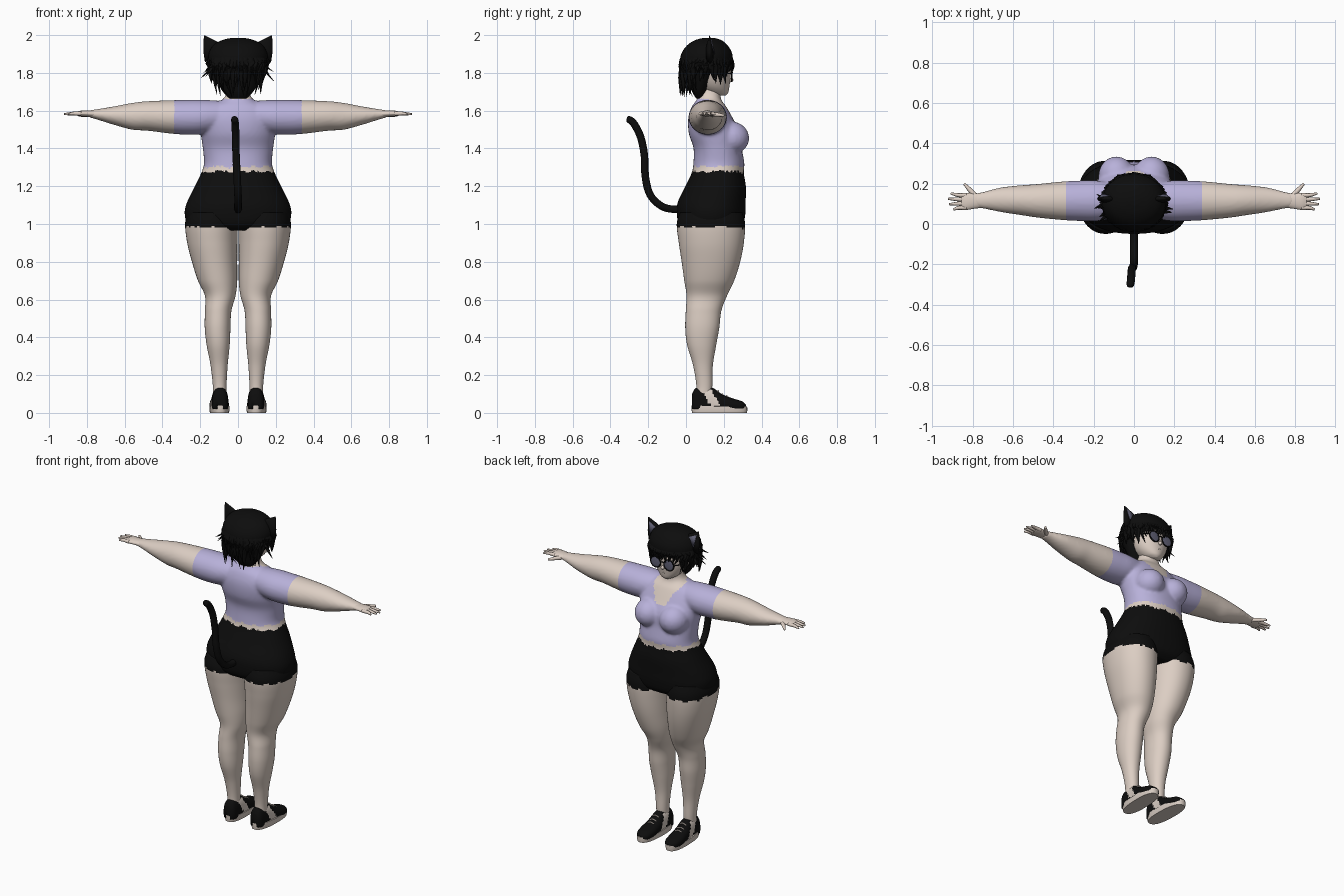
import bpy, bmesh, math, random
from mathutils import Vector, Matrix

random.seed(4)
if "Cube" in bpy.data.objects:
    bpy.data.objects.remove(bpy.data.objects["Cube"])


def material(name, *rgb):
    m = bpy.data.materials.new(name)
    m.use_nodes = True
    m.diffuse_color = (*rgb, 1)
    m.node_tree.nodes["Principled BSDF"].inputs["Base Color"].default_value = (*rgb, 1)
    return m


SKIN = material("skin", .72, .62, .55)
SHIRT = material("lavender cloth", .48, .44, .70)
BLACK = material("black", .004, .004, .004)
LENS = material("grey lens", .12, .12, .18)
SOLE = material("pale rubber", .68, .60, .54)


def finish(name, bm, *mats, rule=None, sharp=None):
    """Turn a bmesh into a smooth object; rule picks a material slot per face."""
    bmesh.ops.recalc_face_normals(bm, faces=bm.faces)
    mesh = bpy.data.meshes.new(name)
    bm.to_mesh(mesh)
    bm.free()
    obj = bpy.data.objects.new(name, mesh)
    bpy.context.collection.objects.link(obj)
    dress(mesh, mats, rule)
    if sharp:
        mesh.set_sharp_from_angle(angle=math.radians(sharp))
    return obj


def dress(mesh, mats, rule):
    for m in mats:
        mesh.materials.append(m)
    for p in mesh.polygons:
        p.use_smooth = True
        p.material_index = rule(p.center) if rule else 0


def skin_rings(bm, rings):
    """Bridge rings of points and cap both ends."""
    rows = [[bm.verts.new(p) for p in ring] for ring in rings]
    n = len(rows[0])
    for a, b in zip(rows, rows[1:]):
        for i in range(n):
            bm.faces.new((a[i], a[(i + 1) % n], b[(i + 1) % n], b[i]))
    bm.faces.new(rows[0])
    bm.faces.new(rows[-1])


def spline(rows, steps):
    """Catmull-Rom interpolation of rows of numbers."""
    rows = [Vector(r) for r in rows]
    out = []
    for i in range(len(rows) - 1):
        b, c = rows[i], rows[i + 1]
        a, d = rows[max(i - 1, 0)], rows[min(i + 2, len(rows) - 1)]
        for k in range(steps):
            t = k / steps
            out.append(b + (c - a) * (t / 2) + (a * 2 - b * 5 + c * 4 - d) * (t * t / 2)
                       + (b * 3 - a - c * 3 + d) * (t ** 3 / 2))
    return out + [rows[-1]]


def oval(n, power=2.0):
    for i in range(n):
        a = math.tau * i / n
        c, s = math.cos(a), math.sin(a)
        yield (math.copysign(abs(c) ** (2 / power), c), math.copysign(abs(s) ** (2 / power), s))


def loft(bm, axis, sections, side=1, n=40, steps=6, power=2.0, floor=None):
    """Sections are (position, centre u, centre v, radius u, radius v) along an axis."""
    rings = []
    for p, cu, cv, ru, rv in spline(sections, steps):
        ring = []
        for u, v in oval(n, power):
            u, v = cu + ru * u, cv + rv * v
            x, y, z = {"x": (p, u, v), "y": (u, p, v), "z": (u, v, p)}[axis]
            ring.append((x * side, y, z if floor is None else max(z, floor)))
        rings.append(ring)
    skin_rings(bm, rings)


def tube(bm, points, n=8, steps=4, flat=1.0):
    """Round or flattened tube through (x, y, z, radius) points."""
    pts = spline(points, steps)
    rings = []
    for i, p in enumerate(pts):
        tangent = (pts[min(i + 1, len(pts) - 1)] - pts[max(i - 1, 0)]).to_3d().normalized()
        frame = tangent.to_track_quat("Z", "Y").to_matrix()
        rings.append([p.to_3d() + frame @ Vector((u * p.w, v * p.w * flat, 0)) for u, v in oval(n)])
    skin_rings(bm, rings)


def ball(bm, centre, radii, seg=24):
    bmesh.ops.create_uvsphere(bm, u_segments=seg, v_segments=seg // 2, radius=1,
                              matrix=Matrix.Translation(centre) @ Matrix.Diagonal((*radii, 1)))


def jag(p):
    return .005 * math.sin(p.x * 70 + p.y * 40) + .003 * math.sin(p.x * 190 - p.y * 150)


# Torso, neck, bust and arms fused into one body
bm = bmesh.new()
loft(bm, "z", [(.965, 0, .13, .2, .13), (1, 0, .132, .265, .17), (1.06, 0, .133, .283, .182),
               (1.12, 0, .137, .268, .179), (1.2, 0, .157, .228, .16), (1.27, 0, .168, .195, .138),
               (1.32, 0, .174, .18, .135), (1.4, 0, .168, .186, .128), (1.48, 0, .152, .197, .137),
               (1.56, 0, .13, .2, .118), (1.62, 0, .122, .16, .092), (1.665, 0, .122, .075, .062),
               (1.74, 0, .135, .052, .054)], n=64, power=2.2)
for side in (-1, 1):
    ball(bm, (.087 * side, .237, 1.455), (.09, .098, .088))
    loft(bm, "x", [(.06, .115, 1.575, .08, .075), (.18, .115, 1.567, .1, .09), (.27, .115, 1.565, .1, .092),
                   (.36, .115, 1.567, .095, .088), (.48, .115, 1.572, .083, .078), (.56, .118, 1.57, .074, .071),
                   (.66, .12, 1.574, .061, .048), (.74, .118, 1.58, .043, .029), (.79, .116, 1.583, .034, .018)],
         side)


def body_colour(p):
    x = abs(p.x)
    if p.z < 1.278 + jag(p) - .05 * max(p.y - .2, 0):
        return 2
    if p.z < 1.303 + jag(p) or x > .335:
        return 0
    neckline = p.y > .12 and p.z > 1.53 and x < .03 + (p.z - 1.53) * .55 + jag(p)
    return 0 if neckline or (p.z > 1.662 and x < .09) else 1


body = finish("body", bm)
remesh = body.modifiers.new("fuse", "REMESH")
remesh.mode, remesh.voxel_size = "VOXEL", .009
soften = body.modifiers.new("soften", "SMOOTH")
soften.factor, soften.iterations = .5, 5
fused = bpy.data.meshes.new_from_object(body.evaluated_get(bpy.context.evaluated_depsgraph_get()))
body.modifiers.clear()
body.data = fused
fused.materials.clear()
dress(fused, (SKIN, SHIRT, BLACK), body_colour)

for side, label in ((1, "left"), (-1, "right")):
    # Leg with the hem of the shorts
    bm = bmesh.new()
    loft(bm, "z", [(.07, .097, .09, .036, .042), (.14, .097, .097, .036, .042), (.25, .1, .09, .045, .052),
                   (.36, .105, .083, .061, .077), (.45, .108, .086, .068, .09), (.54, .105, .093, .07, .094),
                   (.62, .094, .11, .081, .107), (.7, .108, .123, .104, .132), (.8, .124, .132, .12, .155),
                   (.9, .136, .134, .133, .172), (1, .141, .132, .139, .181), (1.06, .14, .133, .125, .165)],
         side, n=56, steps=9, power=2.1)
    finish(label + "_leg", bm, SKIN, BLACK, rule=lambda p: int(p.z > .983 + jag(p) - .08 * max(p.y - .2, 0)))

    # Hand with four fingers and a thumb
    bm = bmesh.new()
    loft(bm, "x", [(.75, .117, 1.582, .036, .02), (.79, .114, 1.584, .038, .017), (.83, .112, 1.585, .042, .015),
                   (.855, .112, 1.584, .036, .01)], side, n=24)
    for k, reach in enumerate((.895, .917, .922, .908)):
        y = .08 + .021 * k
        tube(bm, [(.83 * side, y, 1.584, .011), (.87 * side, y, 1.585, .010),
                  (reach * side, y + .006 * (k - 1.5), 1.581, .005)])
    tube(bm, [(.775 * side, .13, 1.58, .013), (.81 * side, .165, 1.578, .012), (.842 * side, .2, 1.575, .006)])
    finish(label + "_hand", bm, SKIN)

    # Shoe upper with a pale side panel
    bm = bmesh.new()
    loft(bm, "y", [(.032, .095, .05, .028, .05), (.05, .095, .05, .04, .08), (.09, .095, .05, .044, .088),
                   (.14, .096, .05, .045, .083), (.19, .098, .045, .049, .055), (.25, .1, .04, .051, .036),
                   (.295, .1, .035, .042, .027), (.318, .1, .03, .02, .014)],
         side, n=32, power=2.4, floor=.02)
    finish(label + "_shoe", bm, BLACK, SOLE,
           rule=lambda p: int(abs(abs(p.x) - .097) > .028 and abs(p.y - .175 + p.z * .55) < .026))
    bm = bmesh.new()
    skin_rings(bm, [[((.098 + u * w + .004 * v) * side, .177 + v * (.095 + w), z + .006 * max(-v, 0) * (z > .01))
                     for u, v in oval(32, 2.5)] for z, w in ((0, .05), (.012, .053), (.034, .052))])
    finish(label + "_sole", bm, SOLE, sharp=40)
    bm = bmesh.new()
    for y, z in ((.17, .118), (.193, .1), (.216, .09)):
        tube(bm, [(.075 * side, y, z - .008, .004), (.098 * side, y, z, .004), (.121 * side, y, z - .008, .004)], n=6)
    finish(label + "_laces", bm, SOLE)

    # Cat ear with a grey inner plate
    bm = bmesh.new()
    skin_rings(bm, [[((cx + u * r) * side, .125 + v * r * .5, z - u * r * .9) for u, v in oval(16)]
                    for cx, z, r in ((.125, 1.9, .05), (.15, 1.94, .033), (.179, 1.997, .002))])
    finish(label + "_ear", bm, BLACK)
    bm = bmesh.new()
    tri = [(.11, 1.95), (.158, 1.9), (.169, 1.977)]
    skin_rings(bm, [[(x * side, y - (z - 1.9) * .22, z) for x, z in tri] for y in (.148, .153)])
    finish(label + "_inner_ear", bm, LENS)

    # Round glasses
    bm = bmesh.new()
    ball(bm, (.047 * side, .241, 1.79), (.034, .004, .033))
    finish(label + "_lens", bm, LENS)
    bm = bmesh.new()
    hoop = [(math.cos(a), math.sin(a)) for a in (math.tau * i / 24 for i in range(25))]
    tube(bm, [((.047 + c * .035) * side, .241, 1.79 + s * .034, .004) for c, s in hoop], n=6, steps=1)
    tube(bm, [(.08 * side, .24, 1.795, .003), (.115 * side, .2, 1.8, .003), (.12 * side, .12, 1.8, .003)], n=6)
    finish(label + "_glasses_frame", bm, BLACK)

# Head with nose and lips
bm = bmesh.new()
loft(bm, "z", [(1.68, 0, .175, .022, .035), (1.695, 0, .165, .052, .058), (1.73, 0, .15, .085, .08),
               (1.78, 0, .14, .108, .096), (1.84, 0, .13, .118, .105), (1.9, 0, .12, .1, .09)])
ball(bm, (0, .237, 1.762), (.011, .014, .012), 12)
ball(bm, (0, .222, 1.727), (.02, .009, .006), 12)
finish("head", bm, SKIN)
bm = bmesh.new()
tube(bm, [(-.014, .243, 1.798, .003), (0, .246, 1.802, .003), (.014, .243, 1.798, .003)], n=6)
finish("glasses_bridge", bm, BLACK)

# Hair shell, narrow at the nape
bm = bmesh.new()
loft(bm, "z", [(1.665, 0, .075, .045, .022), (1.7, 0, .072, .08, .04), (1.76, 0, .078, .115, .068),
               (1.82, 0, .086, .143, .105), (1.855, 0, .105, .155, .136), (1.9, 0, .11, .156, .135),
               (1.945, 0, .113, .132, .108), (1.973, 0, .118, .085, .07), (1.986, 0, .12, .03, .025)])
finish("hair", bm, BLACK)

# Loose pointed locks around the head
bm = bmesh.new()
LOCKS = 84
for i in range(LOCKS):
    a = math.tau * i / LOCKS + random.uniform(-.04, .04)
    c, s = math.cos(a), math.sin(a)
    if s > .75:      # fringe
        out, low = .143, random.uniform(1.795, 1.84)
    elif s > .25:    # cheek locks
        out, low = .14, random.uniform(1.725, 1.79)
    elif s > -.5:    # flicked sides
        out, low = random.uniform(.13, .2), random.uniform(1.74, 1.82)
    else:            # back of the neck
        out, low = random.uniform(.08, .15), random.uniform(1.67, 1.78)
    swing = random.uniform(-.02, .02)
    tube(bm, [(.12 * c, .108 + .105 * s, 1.925, .012), (.153 * c, .108 + .134 * s, 1.87, .018),
              (.15 * c, .108 + .136 * s, (1.87 + low) / 2, .014),
              (out * c - swing * s, .108 + out * .95 * s + swing * c, low, .001)], n=6, steps=3, flat=.5)
finish("hair_locks", bm, BLACK)

# Tail
bm = bmesh.new()
tube(bm, [(0, .02, 1.09, .02), (0, -.06, 1.078, .02), (0, -.13, 1.095, .02), (0, -.19, 1.155, .02),
          (-.005, -.215, 1.25, .02), (-.01, -.22, 1.36, .02), (-.012, -.24, 1.46, .02),
          (-.015, -.275, 1.53, .02), (-.018, -.303, 1.555, .018), (-.018, -.313, 1.56, .008)], n=14, steps=5)
finish("tail", bm, BLACK)
